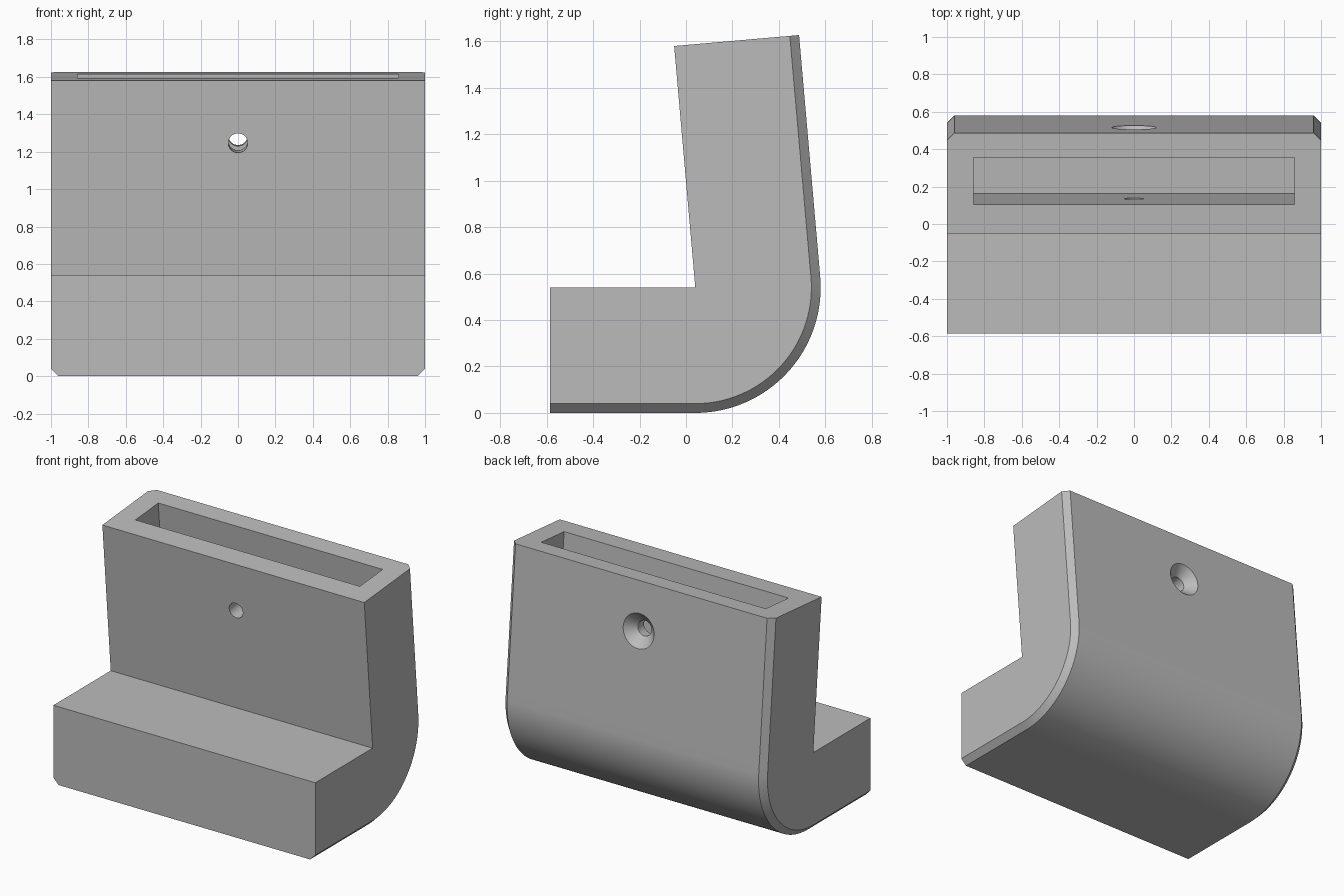
import bpy
import bmesh
import math
from mathutils import Matrix, Vector

cube = bpy.data.objects.get("Cube")
if cube:
    bpy.data.objects.remove(cube)

THICK = 0.54          # wall thickness of both legs
CHAMFER = 0.04
TILT = math.radians(5)
CORNER = Vector((0, 0.04, THICK))
LOWER, UPPER = 0.625, 1.044   # leg lengths from the inner corner
DEPTH = 0.67                  # pocket depth

grey = bpy.data.materials.new("grey plastic")
grey.use_nodes = True
colour = (0.5, 0.5, 0.5, 1)
grey.diffuse_color = colour
grey.node_tree.nodes["Principled BSDF"].inputs["Base Color"].default_value = colour


def make_object(name, bm):
    bmesh.ops.recalc_face_normals(bm, faces=bm.faces)
    mesh = bpy.data.meshes.new(name)
    bm.to_mesh(mesh)
    bm.free()
    mesh.materials.append(grey)
    obj = bpy.data.objects.new(name, mesh)
    bpy.context.collection.objects.link(obj)
    return obj


# Leg frames: local y runs from the inner face outward, local z along the leg
upper_frame = Matrix.Translation(CORNER) @ Matrix.Rotation(TILT, 4, 'X')
lower_frame = Matrix.Translation(CORNER) @ Matrix(
    ((-1, 0, 0, 0), (0, 0, -1, 0), (0, -1, 0, 0), (0, 0, 0, 1)))


def side_profile(x, radius, steps=40):
    """L-shaped outline with a rounded outer heel of the given radius."""
    points = [lower_frame @ Vector((0, 0, LOWER)),
              lower_frame @ Vector((0, radius, LOWER))]
    for i in range(steps + 1):
        a = -math.pi / 2 + (math.pi / 2 + TILT) * i / steps
        points.append(CORNER + radius * Vector((0, math.cos(a), math.sin(a))))
    points += [upper_frame @ Vector((0, radius, UPPER)),
               upper_frame @ Vector((0, 0, UPPER)), CORNER]
    return [Vector((x, p.y, p.z)) for p in points]


# Bracket body: lofted across its width, chamfered along the outer side edges
bm = bmesh.new()
edge = 1 - CHAMFER
sections = [(-1, THICK - CHAMFER), (-edge, THICK), (edge, THICK), (1, THICK - CHAMFER)]
rings = [[bm.verts.new(p) for p in side_profile(x, r)] for x, r in sections]
for a, b in zip(rings, rings[1:]):
    for i in range(len(a)):
        j = (i + 1) % len(a)
        bm.faces.new((a[i], a[j], b[j], b[i]))
bm.faces.new(rings[0])
bm.faces.new(rings[-1])
bmesh.ops.dissolve_limit(bm, angle_limit=math.radians(0.3), verts=bm.verts, edges=bm.edges)
body = make_object("corner_bracket", bm)


def box_cutter(frame, y0, y1, z0, z1):
    bm = bmesh.new()
    bmesh.ops.create_cube(bm, size=1)
    bm.transform(frame @ Matrix.Translation((0, (y0 + y1) / 2, (z0 + z1) / 2))
                 @ Matrix.Diagonal((1.714, y1 - y0, z1 - z0, 1)))
    return make_object("pocket_cutter", bm)


def round_cutter(frame, z, y0, y1, r0, r1):
    bm = bmesh.new()
    bmesh.ops.create_cone(bm, cap_ends=True, segments=48, radius1=r0, radius2=r1, depth=y1 - y0)
    bm.transform(frame @ Matrix.Translation((0, (y0 + y1) / 2, z))
                 @ Matrix.Rotation(-math.pi / 2, 4, 'X'))
    return make_object("hole_cutter", bm)


# Each leg gets an open-ended pocket, a through hole and an outer countersink
cutters = []
for frame, length, y0, y1 in ((lower_frame, LOWER, 0.14, 0.394),
                              (upper_frame, UPPER, 0.157, 0.407)):
    hole = length - DEPTH / 2
    cutters.append(box_cutter(frame, y0, y1, length - DEPTH, length + 0.1))
    cutters.append(round_cutter(frame, hole, -0.1, THICK + 0.1, 0.052, 0.052))
    cutters.append(round_cutter(frame, hole, THICK - 0.076, THICK + 0.01, 0.042, 0.128))

for cutter in cutters:
    cutter.hide_render = True
    mod = body.modifiers.new("cut", 'BOOLEAN')
    mod.operation = 'DIFFERENCE'
    mod.solver = 'EXACT'
    mod.object = cutter

bpy.context.view_layer.update()
for obj in bpy.context.selected_objects:
    obj.select_set(False)
body.select_set(True)
bpy.context.view_layer.objects.active = body
for mod in list(body.modifiers):
    bpy.ops.object.modifier_apply(modifier=mod.name)
for cutter in cutters:
    bpy.data.objects.remove(cutter)
bpy.ops.object.shade_smooth_by_angle(angle=math.radians(25))
